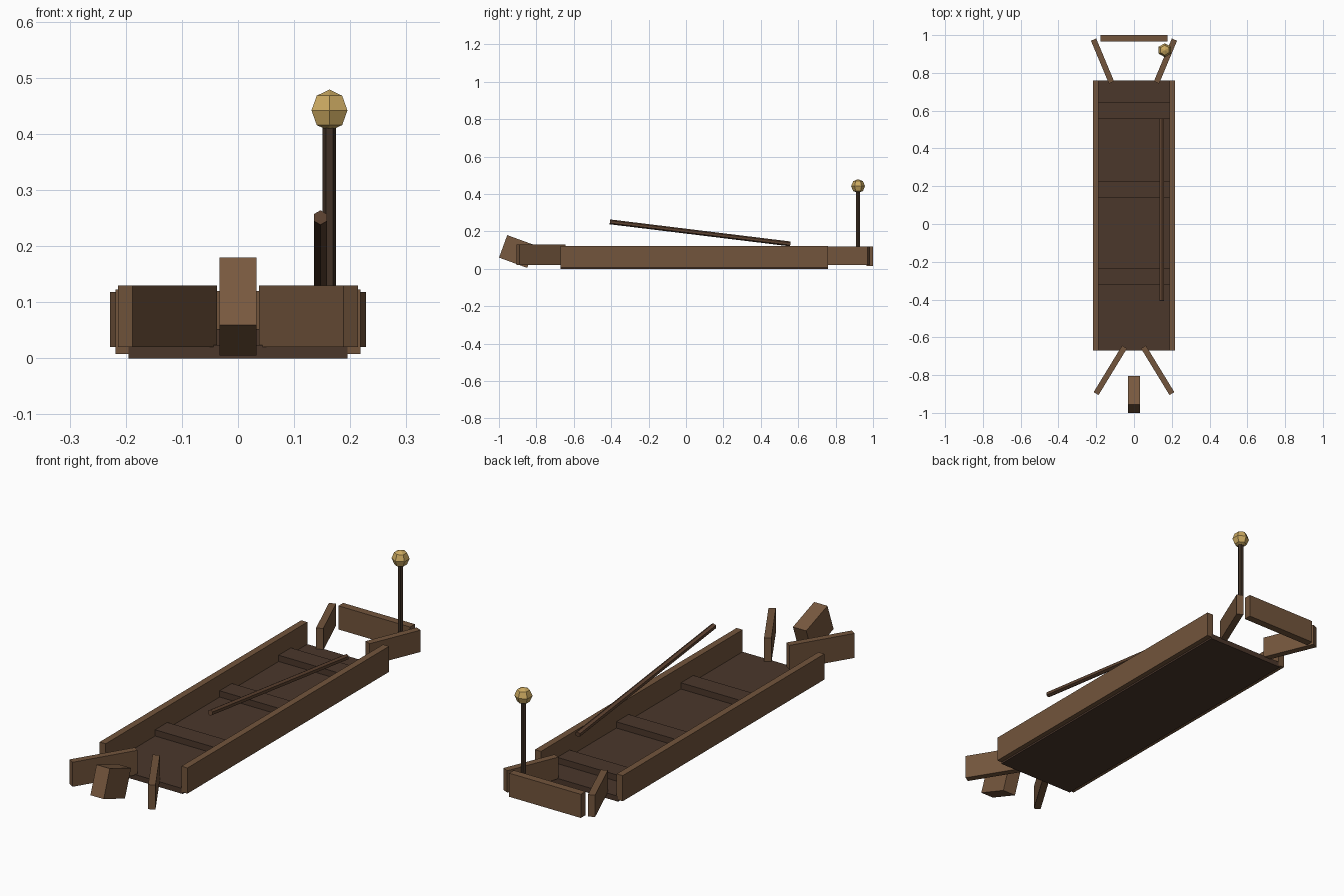
import bpy
from math import sin, cos, pi, radians, atan2, hypot
from mathutils import Vector

if "Cube" in bpy.data.objects:
    bpy.data.objects.remove(bpy.data.objects["Cube"])


def material(name, r, g, b):
    m = bpy.data.materials.new(name)
    m.diffuse_color = (r, g, b, 1)
    m.use_nodes = True
    m.node_tree.nodes["Principled BSDF"].inputs["Base Color"].default_value = m.diffuse_color
    return m


WOOD = material("wood", 0.17, 0.09, 0.045)
FLOOR = material("dark_wood", 0.07, 0.038, 0.024)
STEM = material("light_wood", 0.19, 0.10, 0.05)
POLE = material("pole_wood", 0.11, 0.055, 0.03)
POST = material("post_wood", 0.05, 0.03, 0.018)
GOLD = material("lantern_gold", 0.60, 0.40, 0.12)


def mesh_object(name, verts, faces, mat):
    me = bpy.data.meshes.new(name)
    me.from_pydata(verts, [], faces)
    me.materials.append(mat)
    ob = bpy.data.objects.new(name, me)
    bpy.context.collection.objects.link(ob)
    return ob


def box(name, centre, size, mat, rot=(0, 0, 0)):
    sx, sy, sz = (s / 2 for s in size)
    verts = [(x, y, z) for z in (-sz, sz)
             for x, y in ((-sx, -sy), (sx, -sy), (sx, sy), (-sx, sy))]
    faces = [(3, 2, 1, 0), (4, 5, 6, 7)]
    faces += [(i, (i + 1) % 4, (i + 1) % 4 + 4, i + 4) for i in range(4)]
    ob = mesh_object(name, verts, faces, mat)
    ob.location, ob.rotation_euler = centre, rot
    return ob


def board(name, a, b, thick, z0, z1, mat):
    """Upright board whose centre line runs from a to b in plan."""
    dx, dy = b[0] - a[0], b[1] - a[1]
    return box(name, ((a[0] + b[0]) / 2, (a[1] + b[1]) / 2, (z0 + z1) / 2),
               (hypot(dx, dy), thick, z1 - z0), mat, (0, 0, atan2(dy, dx)))


def turned(name, profile, phase, mat, n=6):
    """Faceted solid of revolution about local z, capped at both ends."""
    verts = [(r * cos(phase + 2 * pi * i / n), r * sin(phase + 2 * pi * i / n), z)
             for r, z in profile for i in range(n)]
    faces = [(k * n + i, k * n + (i + 1) % n, (k + 1) * n + (i + 1) % n, (k + 1) * n + i)
             for k in range(len(profile) - 1) for i in range(n)]
    top = (len(profile) - 1) * n
    faces += [tuple(reversed(range(n))), tuple(range(top, top + n))]
    return mesh_object(name, verts, faces, mat)


# Hull: floor, cross ribs and side walls
box("hull_floor", (0, 0.045, 0.012), (0.39, 1.43, 0.024), FLOOR)
for i, y in enumerate((-0.276, 0.182, 0.60)):
    box(f"floor_rib_{i + 1}", (0, y, 0.037), (0.376, 0.087, 0.03), FLOOR)

for side, s in (("left", -1), ("right", 1)):
    box(f"side_wall_{side}", (s * 0.203, 0.045, 0.0655), (0.03, 1.43, 0.115), WOOD)
    board(f"bow_board_{side}", (s * 0.05, -0.651), (s * 0.2008, -0.898), 0.03, 0.02, 0.13, WOOD)
    board(f"stern_board_{side}", (s * 0.119, 0.749), (s * 0.214, 0.976), 0.03, 0.02, 0.118, WOOD)

# Tilted bow block and stern transom
box("bow_block", (0, -0.9025, 0.0925), (0.066, 0.16, 0.128), STEM, (radians(-20), 0, 0))
box("stern_transom", (0, 0.983, 0.067), (0.356, 0.034, 0.106), WOOD)

# Punting pole leaning inside the hull
p0, p1 = Vector((0.147, 0.558, 0.133)), Vector((0.147, -0.407, 0.251))
pole = turned("punting_pole", [(0.013, 0), (0.013, (p1 - p0).length)], pi / 2, POLE)
pole.location = p0
pole.rotation_euler = (p1 - p0).to_track_quat('Z', 'Y').to_euler()

# Lantern on its post at the stern
post = turned("lantern_post", [(0.012, 0.07), (0.012, 0.42)], 0, POST)
post.location = (0.163, 0.92, 0)
R = 0.037
ball = turned("lantern", [(max(R * sin(pi * k / 4), 0.0003), -R * cos(pi * k / 4))
                          for k in range(5)], pi / 2, GOLD)
ball.location = (0.163, 0.92, 0.442)
